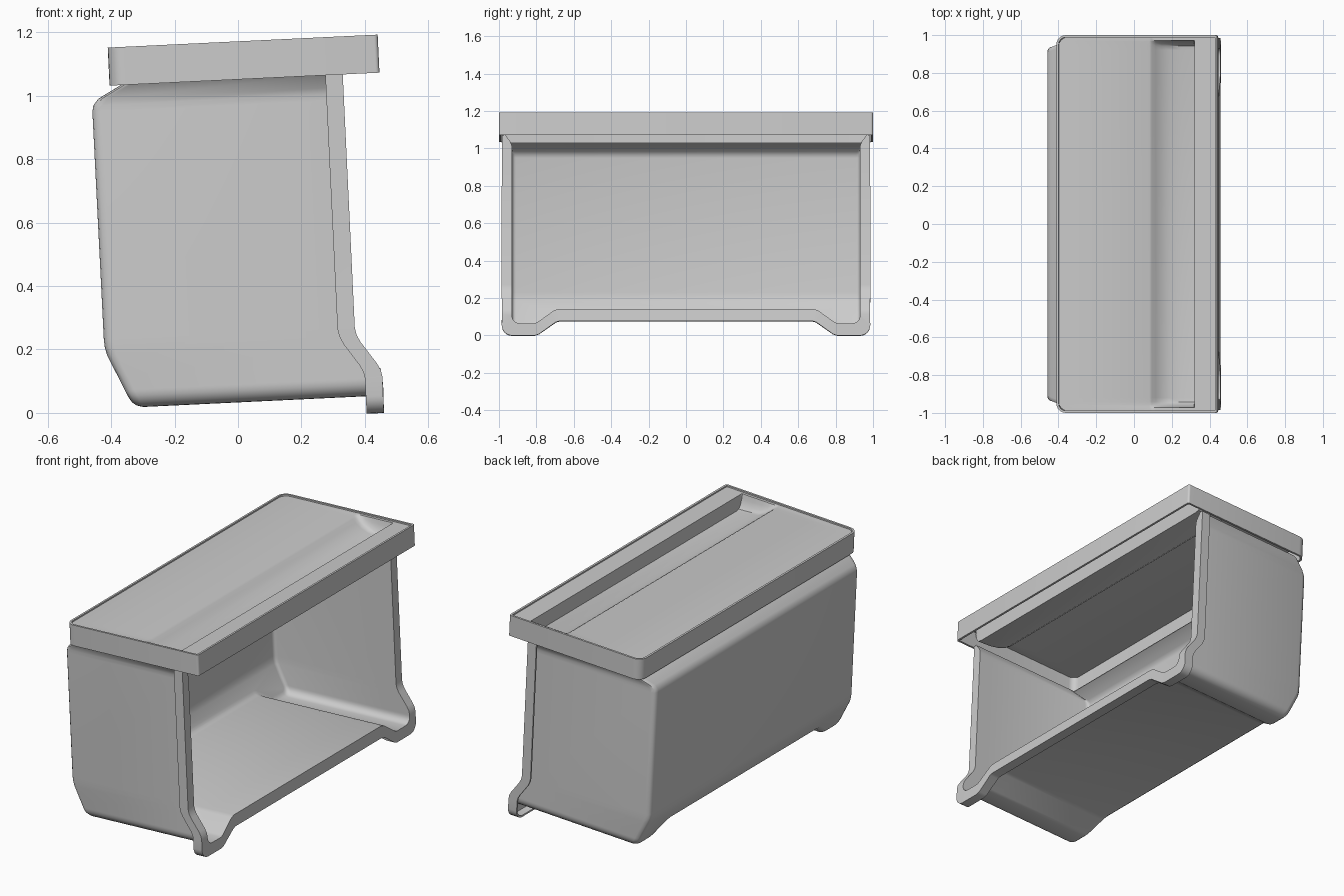
import bpy, bmesh, math
from mathutils import Matrix

if "Cube" in bpy.data.objects:
    bpy.data.objects.remove(bpy.data.objects["Cube"])

TILT = Matrix.Rotation(-0.048, 4, 'Y')   # whole bin leans back slightly


def interp(table, t):
    if t <= table[0][0]:
        (a, p), (b, q) = table[0], table[1]
        return p + (q - p) * (t - a) / (b - a)
    for (a, p), (b, q) in zip(table, table[1:]):
        if t <= b:
            return p + (q - p) * (t - a) / (b - a)
    return table[-1][1]


def finish(name, bm, thickness=0.0, flip_test=None):
    bmesh.ops.recalc_face_normals(bm, faces=bm.faces)
    if flip_test:
        bm.normal_update()
        if not flip_test(bm):
            bmesh.ops.reverse_faces(bm, faces=bm.faces)
    bm.transform(TILT)
    me = bpy.data.meshes.new(name)
    bm.to_mesh(me)
    bm.free()
    ob = bpy.data.objects.new(name, me)
    bpy.context.collection.objects.link(ob)
    bpy.ops.object.select_all(action='DESELECT')
    ob.select_set(True)
    bpy.context.view_layer.objects.active = ob
    if thickness:
        m = ob.modifiers.new("wall", 'SOLIDIFY')
        m.thickness = thickness
        m.offset = -1
        m.use_even_offset = True
        bpy.ops.object.modifier_apply(modifier=m.name)
    bpy.ops.object.shade_smooth_by_angle(angle=math.radians(35))
    return ob


# Bin body: U-shaped section lofted from the back wall to the front lip
BACK = [(0.036, -0.329), (0.20, -0.403), (0.22, -0.409), (0.25, -0.4115),
        (0.97, -0.413), (0.99, -0.409), (1.01, -0.393), (1.05, -0.32)]
FRONT = [(-0.1, 0.45), (0.09, 0.45), (0.11, 0.446), (0.13, 0.436), (0.20, 0.388),
         (0.225, 0.376), (0.25, 0.371), (1.05, 0.371)]
FLARE = [(0.0, 0.94), (0.99, 0.94), (1.01, 0.946), (1.05, 0.975)]
SIDE_W = [1.05, 1.01, 0.99, 0.97, 0.25, 0.225, 0.20, 0.13, 0.11, 0.09]


def outline(o, floor, r):
    half = [(max(0.94 + o, interp(FLARE, w) + min(o, 0)), w) for w in SIDE_W]
    y = 0.94 + o
    for i in range(7):
        a = math.pi / 2 * i / 6
        half.append((y - r + r * math.cos(a), floor + r - r * math.sin(a)))
    half += [(0.81, floor), (0.79, floor + 0.007), (0.70, floor + 0.070), (0.675, floor + 0.077)]
    return half + [(-a, b) for a, b in reversed(half)]


def back(w):
    return interp(BACK, w)


def front(w):
    return interp(FRONT, w)


bm = bmesh.new()
rings = []
for o, floor, r, fu in [
        (-0.03, 0.063, 0.02, back),
        (-0.016, 0.049, 0.034, lambda w: back(w) + 0.003),
        (-0.006, 0.039, 0.044, lambda w: back(w) + 0.012),
        (0.0, 0.033, 0.05, lambda w: back(w) + 0.03),
        (0.0, 0.033, 0.05, lambda w: 0.30),
        (0.0, 0.033, 0.05, front),
        (0.035, -0.012, 0.045, front),
        (0.035, -0.012, 0.045, lambda w: front(w) - 0.045)]:
    rings.append([bm.verts.new((fu(w), y, w)) for y, w in outline(o, floor, r)])
for a, b in zip(rings, rings[1:]):
    for i in range(len(a) - 1):
        bm.faces.new((a[i], a[i + 1], b[i + 1], b[i]))
# back wall closing the loft
r0, k = rings[0], SIDE_W.index(0.20)
for i in range(k):
    bm.faces.new((r0[i], r0[i + 1], r0[-2 - i], r0[-1 - i]))
bm.faces.new(r0[k:len(r0) - k])
finish("bin_body", bm, 0.01,
       lambda m: max(m.faces, key=lambda f: f.calc_area() * (abs(f.normal.x) > 0.9)).normal.x < 0)


# Lid skirt: rounded rectangular band with a thin raised rim
def lid_ring(inset, w):
    u0, u1, y = -0.355 + inset, 0.497 - inset, 1.0 - inset
    pts = []
    for cu, cy, r, start in [(u1, y, 0.012, 0), (u0, y, 0.05, 90),
                             (u0, -y, 0.05, 180), (u1, -y, 0.012, 270)]:
        r = max(r - inset, 0.003)
        cu -= math.copysign(r, cu)
        cy -= math.copysign(r, cy)
        for i in range(7):
            a = math.radians(start + 15 * i)
            pts.append((cu + r * math.cos(a), cy + r * math.sin(a), w))
    return pts


bm = bmesh.new()
rings = [[bm.verts.new(p) for p in lid_ring(i, w)]
         for i, w in [(0, 1.05), (0, 1.17), (0.012, 1.17), (0.012, 1.05)]]
for a, b in zip(rings, rings[1:] + rings[:1]):
    n = len(a)
    for i in range(n):
        j = (i + 1) % n
        bm.faces.new((a[i], a[j], b[j], b[i]))
finish("lid_skirt", bm)

# Lid top panel with the long finger trough
COLS = [(-0.345, 0), (-0.33, 0), (-0.305, 0), (0.137, 0), (0.15, 0.008), (0.17, 0.026),
        (0.20, 0.048), (0.24, 0.065), (0.30, 0.078), (0.372, 0.083), (0.376, 0), (0.487, 0)]
HALF_Y = [(0.99, 0), (0.972, 0), (0.966, 0.35), (0.955, 0.75), (0.942, 0.95), (0.92, 1)]
ROWS = HALF_Y + [(-y, e) for y, e in reversed(HALF_Y)]
bm = bmesh.new()
grid = []
for c, (u, d) in enumerate(COLS):
    s = {0: 0.962, 1: 0.985}.get(c, 1.0)
    grid.append([bm.verts.new((u, y * s, 1.162 - d * e)) for y, e in ROWS])
for a, b in zip(grid, grid[1:]):
    for i in range(len(a) - 1):
        bm.faces.new((a[i], a[i + 1], b[i + 1], b[i]))
finish("lid_top_panel", bm, 0.012,
       lambda m: max(m.faces, key=lambda f: f.calc_area()).normal.z > 0)
